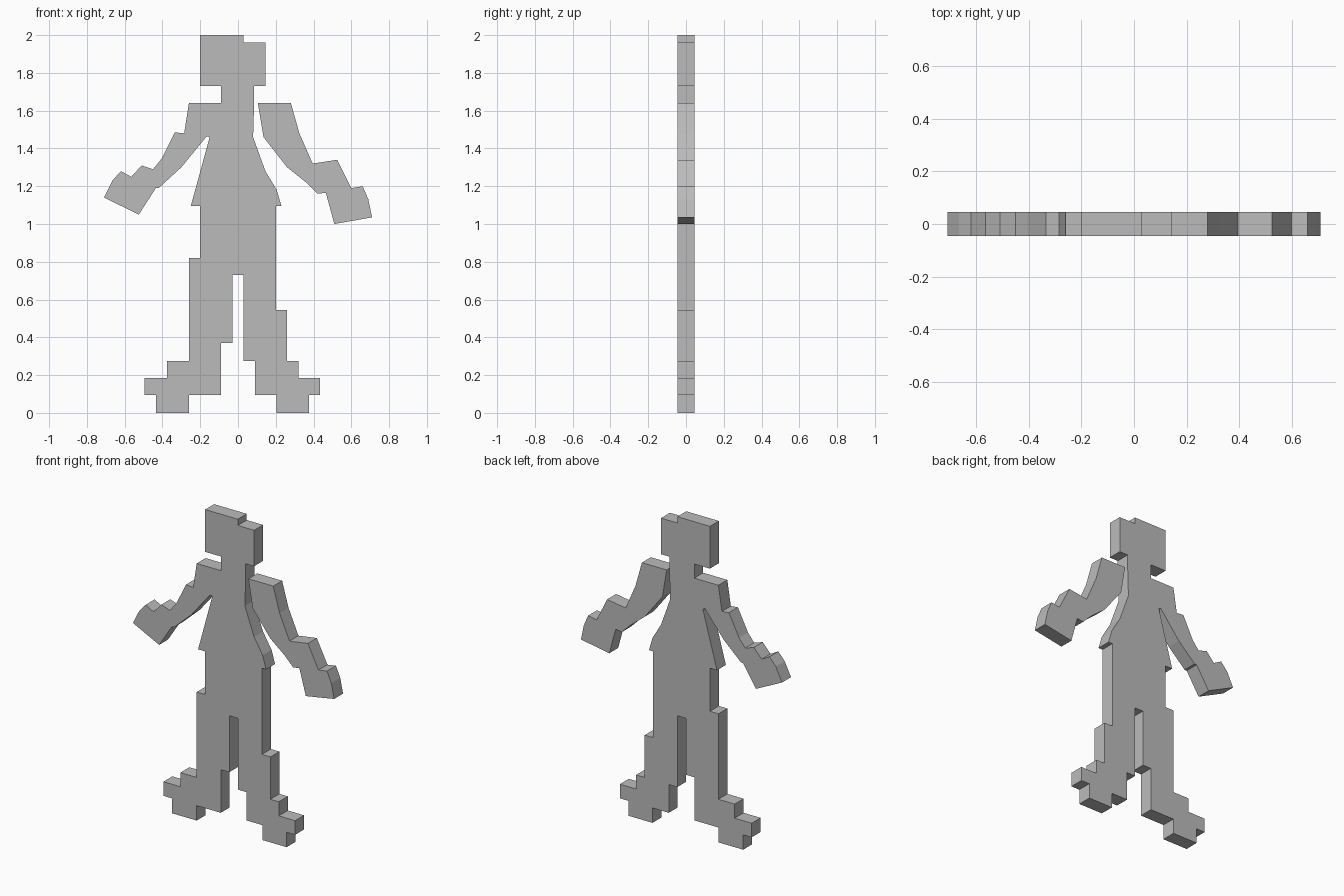
import bpy
import bmesh

FRONT, BACK = -0.045, 0.045

grey = bpy.data.materials.new("plain grey")
grey.diffuse_color = (0.5, 0.5, 0.5, 1)


def slab(name, outline):
    """Extrude an (x, z) outline, listed anticlockwise or clockwise, through the depth."""
    bm = bmesh.new()
    face = bm.faces.new([bm.verts.new((x, FRONT, z)) for x, z in outline])
    grown = bmesh.ops.extrude_face_region(bm, geom=[face], use_keep_orig=True)
    for v in grown["geom"]:
        if isinstance(v, bmesh.types.BMVert):
            v.co.y = BACK
    bmesh.ops.recalc_face_normals(bm, faces=bm.faces)
    mesh = bpy.data.meshes.new(name)
    bm.to_mesh(mesh)
    bm.free()
    mesh.materials.append(grey)
    obj = bpy.data.objects.new(name, mesh)
    bpy.context.collection.objects.link(obj)


# Blocky head with a step at the hairline
slab("head", [(-.20, 2), (.03, 2), (.03, 1.96), (.145, 1.96), (.145, 1.73), (-.20, 1.73)])

# Neck and flared jacket
slab("torso", [(-.09, 1.73), (.085, 1.73), (.085, 1.63), (.08, 1.46), (.145, 1.28),
               (.205, 1.18), (.23, 1.095), (-.25, 1.095), (-.15, 1.46), (-.09, 1.64)])

# Arm joined to the shoulder
slab("joined_arm", [(-.09, 1.64), (-.26, 1.64), (-.285, 1.48), (-.335, 1.485),
                    (-.405, 1.345), (-.45, 1.29), (-.51, 1.31), (-.565, 1.25),
                    (-.62, 1.28), (-.665, 1.23), (-.71, 1.14), (-.525, 1.05),
                    (-.435, 1.19), (-.42, 1.19), (-.30, 1.30), (-.165, 1.465),
                    (-.15, 1.46)])

# Arm standing free of the body
slab("free_arm", [(.105, 1.64), (.28, 1.64), (.325, 1.48), (.395, 1.32), (.525, 1.34),
                  (.60, 1.19), (.66, 1.20), (.69, 1.13), (.71, 1.035), (.51, 1.0),
                  (.465, 1.165), (.42, 1.16), (.36, 1.22), (.26, 1.30), (.135, 1.46)])

# Stepped trousers and shoes
slab("legs", [(-.20, 1.095), (-.20, .82), (-.26, .82), (-.26, .275), (-.375, .275),
              (-.375, .185), (-.495, .185), (-.495, .095), (-.435, .095), (-.435, 0),
              (-.26, 0), (-.26, .095), (-.09, .095), (-.09, .37), (-.03, .37),
              (-.03, .73), (.03, .73), (.03, .275), (.09, .275), (.09, .095),
              (.205, .095), (.205, 0), (.375, 0), (.375, .095), (.435, .095),
              (.435, .185), (.32, .185), (.32, .275), (.26, .275), (.26, .545),
              (.20, .545), (.20, 1.095)])
